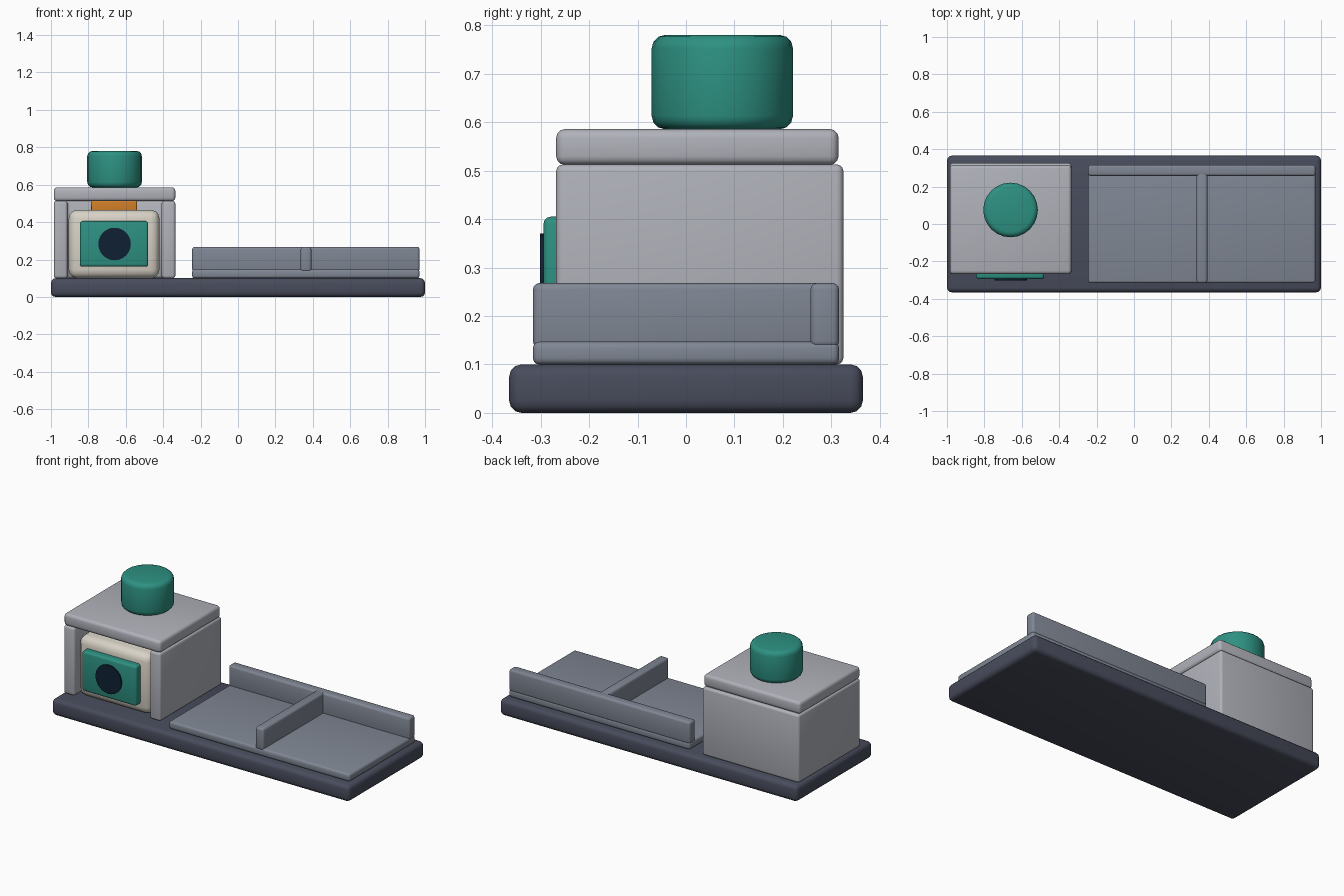
import bpy, bmesh, math
from mathutils import Matrix, Vector

if "Cube" in bpy.data.objects:
    bpy.data.objects.remove(bpy.data.objects["Cube"], do_unlink=True)


def material(name, rgb):
    """Flat material from 0-255 display values."""
    linear = [((c / 255 + 0.055) / 1.055) ** 2.4 for c in rgb] + [1]
    mat = bpy.data.materials.new(name)
    mat.use_nodes = True
    mat.diffuse_color = linear
    mat.node_tree.nodes["Principled BSDF"].inputs["Base Color"].default_value = linear
    return mat


charcoal = material("charcoal", (72, 76, 92))
light_grey = material("light grey", (176, 178, 186))
slate = material("slate grey", (128, 135, 148))
teal = material("teal", (45, 145, 130))
cream = material("cream", (216, 210, 198))
orange = material("orange", (208, 126, 40))
navy = material("dark navy", (14, 32, 50))


def finish(bm, name, mat, bevel, segments=3):
    """Round the sharp edges, shade smoothly and link the object."""
    bmesh.ops.recalc_face_normals(bm, faces=bm.faces)
    if bevel:
        sharp = [e for e in bm.edges if e.calc_face_angle(0) > math.radians(40)]
        bmesh.ops.bevel(bm, geom=sharp, offset=bevel, segments=segments,
                        profile=0.5, affect='EDGES', clamp_overlap=True)
    mesh = bpy.data.meshes.new(name)
    bm.to_mesh(mesh)
    bm.free()
    mesh.materials.append(mat)
    obj = bpy.data.objects.new(name, mesh)
    bpy.context.collection.objects.link(obj)
    bpy.ops.object.select_all(action='DESELECT')
    obj.select_set(True)
    bpy.context.view_layer.objects.active = obj
    bpy.ops.object.shade_smooth_by_angle(angle=math.radians(40))
    return obj


def box(name, mat, x, y, z, bevel=0.015):
    """Box from (min, max) ranges on each axis."""
    bm = bmesh.new()
    bmesh.ops.create_cube(bm, size=1)
    spans = (x, y, z)
    for v in bm.verts:
        v.co = Vector([(a + b) / 2 + c * (b - a) for c, (a, b) in zip(v.co, spans)])
    return finish(bm, name, mat, bevel)


def cylinder(name, mat, centre, radius, depth, bevel, turn=0, sides=24):
    bm = bmesh.new()
    place = Matrix.Translation(centre) @ Matrix.Rotation(turn, 4, 'X')
    bmesh.ops.create_cone(bm, cap_ends=True, segments=sides, radius1=radius,
                          radius2=radius, depth=depth, matrix=place)
    return finish(bm, name, mat, bevel)


def prism(name, mat, outline, z, bevel):
    """Plan outline extruded upwards."""
    bm = bmesh.new()
    face = bm.faces.new([bm.verts.new((px, py, z[0])) for px, py in outline])
    top = bmesh.ops.extrude_face_region(bm, geom=[face])["geom"]
    bmesh.ops.translate(bm, vec=(0, 0, z[1] - z[0]),
                        verts=[g for g in top if isinstance(g, bmesh.types.BMVert)])
    return finish(bm, name, mat, bevel)


# Base slab
box("base_plate", charcoal, (-1, 1), (-0.365, 0.365), (0, 0.1), 0.025)

# Open-fronted housing: two side walls and a back wall in one U-shaped piece
left, right, front, back, wall = -0.985, -0.335, -0.268, 0.325, 0.073
prism("housing_walls", light_grey,
      [(left, front), (left + wall, front), (left + wall, back - wall),
       (right - wall, back - wall), (right - wall, front), (right, front),
       (right, back), (left, back)], (0.1, 0.513), 0.014)
box("housing_roof", light_grey, (left, right), (front, 0.315), (0.512, 0.586), 0.018)

# Knob on the roof
mid = (left + right) / 2
cylinder("top_knob", teal, (mid, 0.075, 0.683), 0.146, 0.195, 0.028)

# Unit inside the housing
box("inner_body", cream, (-0.905, -0.42), (-0.25, 0.24), (0.1, 0.465), 0.045)
box("inner_collar", orange, (-0.785, -0.54), (-0.06, 0.2), (0.44, 0.515), 0.008)
box("front_panel", teal, (-0.845, -0.48), (-0.294, -0.235), (0.162, 0.405), 0.014)
cylinder("panel_dial", navy, (mid, -0.293, 0.283), 0.087, 0.016, 0, math.pi / 2)

# Tray with a back rail and a divider
box("tray_floor", slate, (-0.245, 0.97), (-0.316, 0.316), (0.1, 0.147), 0.013)
box("tray_back_rail", slate, (-0.245, 0.97), (0.257, 0.316), (0.135, 0.268), 0.013)
box("tray_divider", slate, (0.335, 0.392), (-0.316, 0.28), (0.135, 0.268), 0.013)
